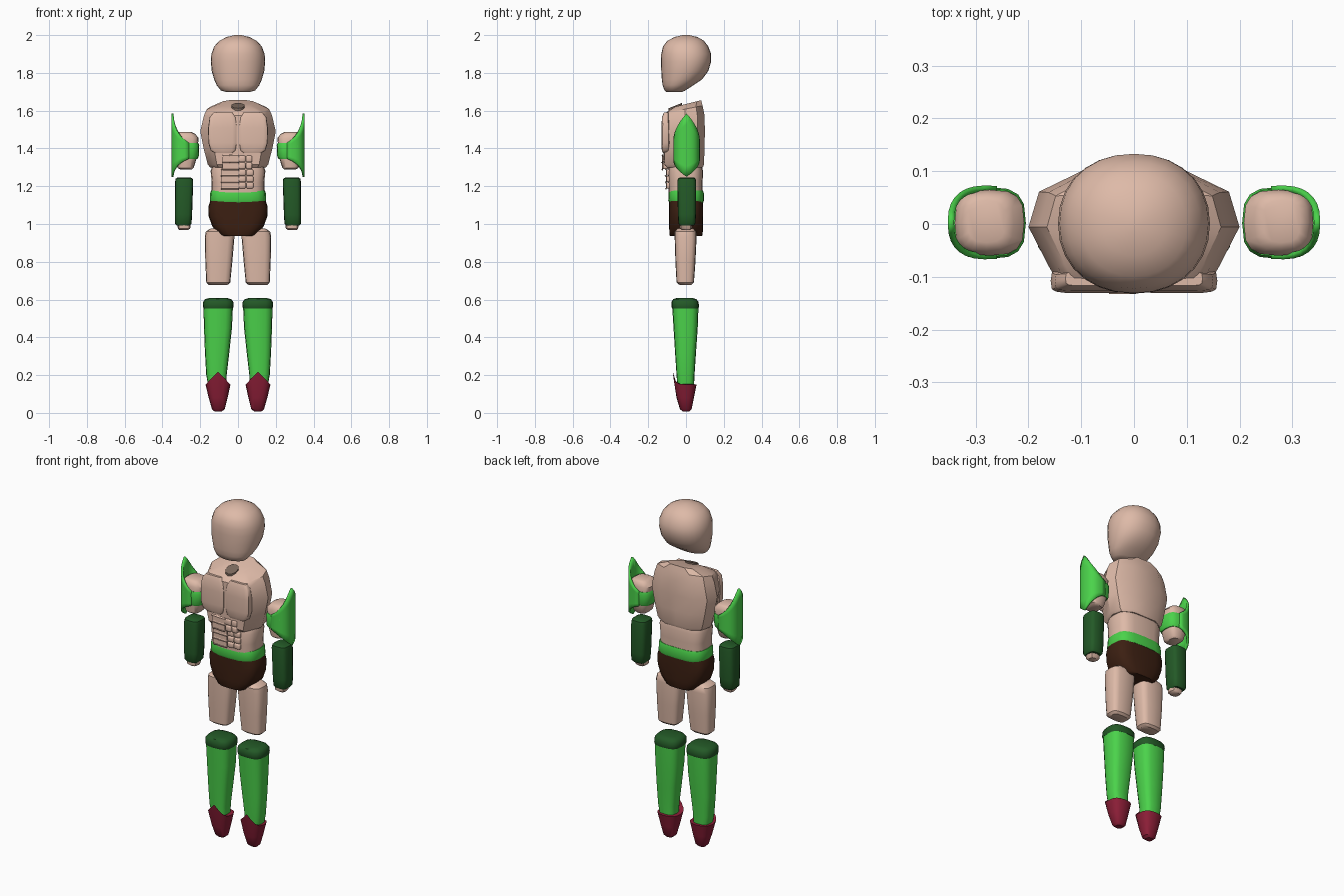
import bpy, bmesh, math

COLORS = {
    "skin": (0.73, 0.49, 0.39), "neck_shadow": (0.2, 0.14, 0.11),
    "green": (0.07, 0.65, 0.07), "dark_green": (0.017, 0.1, 0.02),
    "brown": (0.045, 0.014, 0.006), "maroon": (0.26, 0.013, 0.038),
}
MATS = {}
for key, c in COLORS.items():
    MATS[key] = bpy.data.materials.new(key)
    MATS[key].diffuse_color = (*c, 1)


def superellipse(p, n=16):
    pts = []
    for i in range(n):
        a = 2 * math.pi * i / n - math.pi / 2
        c, s = math.cos(a), math.sin(a)
        pts.append((math.copysign(abs(c) ** (2 / p), c), math.copysign(abs(s) ** (2 / p), s)))
    return pts


def finish(bm, name, mat, angle):
    bmesh.ops.recalc_face_normals(bm, faces=bm.faces)
    me = bpy.data.meshes.new(name)
    bm.to_mesh(me)
    bm.free()
    me.materials.append(MATS[mat])
    ob = bpy.data.objects.new(name, me)
    bpy.context.collection.objects.link(ob)
    bpy.ops.object.select_all(action='DESELECT')
    ob.select_set(True)
    bpy.context.view_layer.objects.active = ob
    bpy.ops.object.shade_smooth_by_angle(angle=math.radians(angle))
    return ob


def loft(name, mat, sections, shape=None, side=1, angle=40, peak=None):
    """Skin sections (z, x0, x1, y0, y1[, tilt]) along z; peak = (ring, height) raises a front point."""
    shape = shape or superellipse(2.8)
    bm = bmesh.new()
    rings = []
    for k, s in enumerate(sections):
        z, x0, x1, y0, y1 = s[:5]
        tilt = s[5] if len(s) > 5 else 0
        ring = []
        for u, v in shape:
            zz = z + tilt * v * (y1 - y0) / 2
            if peak and k == peak[0] and v < 0:
                zz += peak[1] * max(0, 1 - abs(u))
            ring.append(bm.verts.new((side * ((x0 + x1) / 2 + u * (x1 - x0) / 2),
                                      (y0 + y1) / 2 + v * (y1 - y0) / 2, zz)))
        rings.append(ring)
    n = len(shape)
    for a, b in zip(rings, rings[1:]):
        for i in range(n):
            j = (i + 1) % n
            bm.faces.new((a[i], a[j], b[j], b[i]))
    bm.faces.new(rings[0])
    bm.faces.new(rings[-1])
    return finish(bm, name, mat, angle)


def sym(rows):
    """Expand (z, half_width, y0, y1[, tilt]) to centred sections."""
    return [(r[0], -r[1], r[1], *r[2:]) for r in rows]


def muscle(name, x0, x1, z0, z1, y0, y1, side):
    """Soft-edged block for the stomach muscles."""
    bm = bmesh.new()
    bmesh.ops.create_cube(bm, size=1)
    for v in bm.verts:
        v.co = (side * ((x0 + x1) / 2 + v.co.x * (x1 - x0)),
                (y0 + y1) / 2 + v.co.y * (y1 - y0), (z0 + z1) / 2 + v.co.z * (z1 - z0))
    bmesh.ops.bevel(bm, geom=bm.edges[:], offset=0.007, segments=2, affect='EDGES', profile=0.5)
    finish(bm, name, "skin", 50)


def shoulder_shield(side):
    """Thin pointed shell wrapped round the outside of the upper arm."""
    bm = bmesh.new()
    cols, rows, grid = 16, 6, []
    for i in range(cols + 1):
        t = i / cols * 2 - 1
        a = math.radians(100) * t
        x = 0.278 + 0.075 * math.copysign(abs(math.cos(a)) ** 0.8, math.cos(a))
        y = 0.003 + 0.07 * math.copysign(abs(math.sin(a)) ** 0.8, math.sin(a))
        top = 1.585 - 0.155 * abs(t) ** 0.9
        bot = 1.25 + 0.095 * abs(t) ** 0.9
        col = []
        for j in range(rows + 1):
            f = j / rows
            col.append(bm.verts.new((side * x, y, bot + (top - bot) * f)))
        grid.append(col)
    for a, b in zip(grid, grid[1:]):
        for j in range(rows):
            bm.faces.new((a[j], b[j], b[j + 1], a[j + 1]))
    ob = finish(bm, "shoulder_shield", "green", 40)
    # the open shell needs its normals outward before thickening
    f = ob.data.polygons[len(ob.data.polygons) // 2]
    if f.normal.x * side < 0:
        ob.data.flip_normals()
    mod = ob.modifiers.new("thickness", 'SOLIDIFY')
    mod.thickness = 0.012


# head
loft("head", "skin", sym([
    (1.70, .065, -.105, -.02), (1.706, .09, -.113, -.005), (1.735, .113, -.124, .04),
    (1.765, .126, -.128, .085), (1.81, .139, -.131, .118), (1.86, .144, -.132, .133),
    (1.90, .141, -.131, .133), (1.94, .126, -.122, .118), (1.97, .099, -.099, .095),
    (1.99, .06, -.06, .06), (2.0, .018, -.018, .018)]), superellipse(2.15, 28), angle=60)

# chest, waist and hips share one angular outline
half = [(0, -1), (.7, -.95), (.8, -.65), (1, .05), (.9, .65), (.5, 1), (0, 1)]
trunk = half + [(-u, v) for u, v in half[-2:0:-1]]
loft("chest", "skin", sym([
    (1.30, .148, -.105, .09), (1.315, .16, -.118, .095), (1.40, .182, -.12, .098),
    (1.49, .2, -.122, .1), (1.575, .18, -.12, .098), (1.607, .165, -.11, .088, .2),
    (1.638, .09, -.06, .08, .25)]), trunk, angle=35)
loft("waist", "skin", sym([
    (1.16, .14, -.092, .088), (1.22, .139, -.095, .088), (1.28, .145, -.095, .09),
    (1.302, .138, -.09, .085)]), superellipse(3.2, 20))
loft("belt", "green", sym([
    (1.115, .145, -.09, .092), (1.125, .149, -.094, .095), (1.165, .147, -.093, .094),
    (1.177, .143, -.09, .09)]), superellipse(3.2, 20))
loft("briefs", "brown", sym([
    (.937, .085, -.085, .085), (.945, .1, -.088, .088), (.985, .135, -.089, .09),
    (1.04, .155, -.09, .091), (1.09, .157, -.09, .091), (1.122, .147, -.09, .09)]),
    superellipse(3.4, 20))
loft("neck_socket", "neck_shadow", sym([
    (1.61, .035, -.092, -.02, .4), (1.627, .035, -.092, -.02, .4)]), superellipse(2, 10))

for s in (1, -1):
    # chest muscles: plate swelling forward from the ribcage
    loft("pectoral", "skin", [
        (1.375, .03, .12, -.122, -.1), (1.39, .012, .145, -.128, -.09),
        (1.43, .005, .157, -.131, -.085), (1.51, .005, .158, -.131, -.085),
        (1.565, .012, .15, -.127, -.09), (1.59, .03, .13, -.117, -.09)],
        superellipse(5), s, 45)
    # stomach muscles
    for i in range(3):
        z = 1.188 + i * .034
        muscle("stomach_muscle", .003, .042, z, z + .032, -.107, -.08, s)
        muscle("stomach_side_muscle", .044, .082, z, z + .032, -.104, -.08, s)
    for z in (1.29, 1.327):
        muscle("upper_stomach_muscle", .003, .04, z, z + .035, -.126, -.09, s)
        muscle("upper_side_muscle", .042, .075, z, z + .035, -.123, -.09, s)

    # arm
    loft("upper_arm", "skin", [
        (1.288, .245, .305, -.04, .04), (1.297, .235, .32, -.052, .05),
        (1.35, .218, .335, -.058, .06), (1.42, .212, .34, -.06, .064),
        (1.455, .208, .34, -.06, .065), (1.478, .228, .33, -.05, .057),
        (1.486, .245, .315, -.035, .045)], superellipse(3), s)
    loft("arm_band", "green", [
        (1.345, .215, .34, -.06, .062), (1.355, .208, .346, -.064, .067),
        (1.415, .205, .347, -.066, .07), (1.428, .21, .342, -.062, .067)],
        superellipse(3), s)
    shoulder_shield(s)
    loft("forearm_guard", "dark_green", [
        (.992, .255, .325, -.033, .042), (1.003, .246, .334, -.04, .05),
        (1.05, .243, .334, -.043, .053), (1.225, .237, .333, -.046, .054),
        (1.24, .24, .33, -.043, .051), (1.246, .25, .32, -.034, .042)],
        superellipse(3.6), s)
    loft("hand", "skin", [
        (.968, .265, .31, -.022, .022), (.976, .253, .318, -.033, .03),
        (1.02, .25, .325, -.036, .036)], superellipse(3, 8), s)

    # leg
    loft("thigh", "skin", [
        (.678, .055, .155, -.035, .03), (.69, .041, .168, -.05, .042),
        (.80, .03, .173, -.056, .05), (.93, .019, .176, -.06, .056),
        (.96, .022, .17, -.06, .054), (.976, .04, .145, -.045, .04)],
        superellipse(3.4), s)
    loft("shin", "green", [
        (.13, .062, .155, -.045, .042), (.20, .06, .168, -.05, .045),
        (.32, .046, .175, -.058, .053), (.45, .032, .18, -.066, .062),
        (.56, .027, .183, -.073, .066)], superellipse(3), s)
    loft("knee_cuff", "dark_green", [
        (.553, .027, .183, -.074, .066), (.565, .023, .186, -.078, .069),
        (.588, .025, .184, -.077, .066), (.602, .036, .174, -.068, .055),
        (.609, .06, .15, -.045, .035)], superellipse(3), s)
    loft("boot", "maroon", [
        (.008, .085, .125, -.018, .018), (.02, .07, .138, -.032, .03),
        (.08, .055, .155, -.05, .042), (.15, .04, .172, -.07, .056),
        (.152, .058, .16, -.052, .042)], superellipse(2.6), s, 35, peak=(3, .068))
